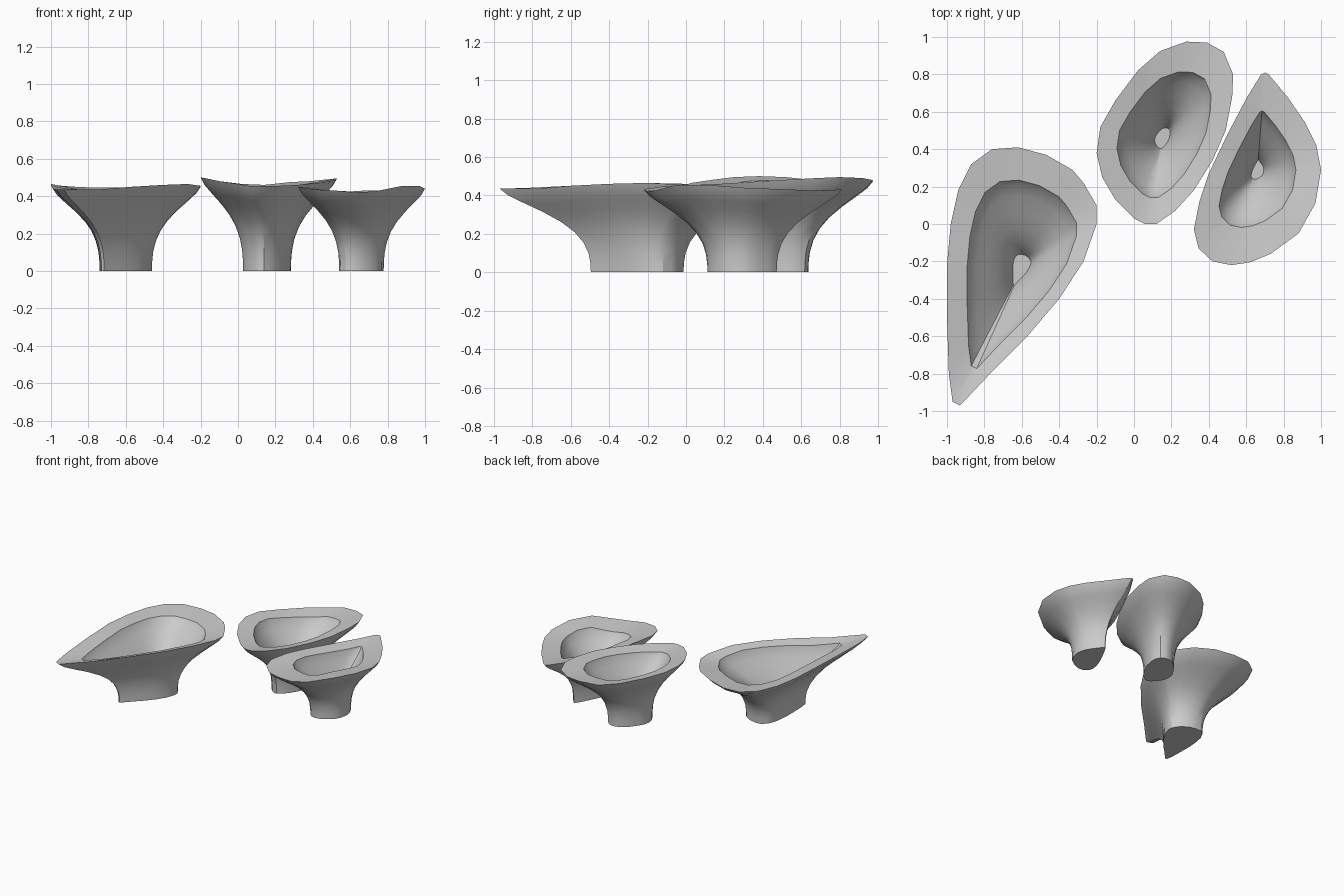
import bpy
import bmesh
from mathutils import Vector

cube = bpy.data.objects.get("Cube")
if cube:
    bpy.data.objects.remove(cube, do_unlink=True)

# One plain grey for every planter
material = bpy.data.materials.new("plain grey")
material.use_nodes = True
grey = (0.6, 0.6, 0.6, 1.0)
material.diffuse_color = grey
material.node_tree.nodes["Principled BSDF"].inputs["Base Color"].default_value = grey

# Wavy outer rims as (x, y, z), running round each teardrop
long_rim = [
    (-.93, -.97, .435), (-.75, -.78, .435), (-.57, -.6, .45), (-.4, -.4, .46),
    (-.27, -.2, .465), (-.2, 0, .455), (-.2, .1, .45), (-.27, .22, .45),
    (-.33, .29, .455), (-.47, .37, .455), (-.62, .41, .445), (-.76, .4, .445),
    (-.87, .32, .45), (-.94, .18, .455), (-.98, 0, .46), (-1, -.22, .465),
    (-1, -.5, .455), (-.99, -.8, .44), (-.97, -.95, .435),
]
oval_rim = [
    (.12, 0, .455), (.22, .07, .455), (.32, .18, .46), (.42, .34, .47),
    (.49, .5, .48), (.525, .68, .49), (.53, .8, .495), (.48, .92, .49),
    (.39, .97, .48), (.28, .975, .475), (.14, .925, .46), (.02, .82, .465),
    (-.1, .66, .48), (-.18, .52, .495), (-.2, .38, .5), (-.17, .25, .495),
    (-.1, .13, .48), (0, .03, .465), (.06, 0, .455),
]
drop_rim = [
    (.7, .81, .43), (.68, .8, .43), (.6, .67, .425), (.5, .48, .43),
    (.4, .27, .44), (.35, .12, .45), (.32, -.03, .45), (.345, -.13, .445),
    (.42, -.2, .435), (.52, -.22, .43), (.62, -.205, .42), (.73, -.16, .425),
    (.88, -.05, .455), (.97, .11, .455), (1, .29, .44), (.975, .42, .435),
    (.91, .55, .43), (.82, .68, .425), (.72, .8, .43),
]

# Flared outside, from foot to rim: (share of rim height, share of rim width)
outside = [(0, .35), (.1, .352), (.22, .365), (.35, .4), (.48, .465),
           (.6, .56), (.72, .69), (.83, .83), (.92, .94), (1, 1)]

# Funnel inside, from lip to floor: (share of height, share of lip width)
inside = [(.955, 1), (.9, .96), (.8, .83), (.68, .65),
          (.55, .46), (.42, .31), (.3, .21), (.22, .165)]


def make_planter(name, rim, center, lip):
    """Loft scaled copies of the rim into a flared bowl with a thick lip."""
    mesh = bpy.data.meshes.new(name)
    bm = bmesh.new()
    cx, cy = center
    profile = outside + [(height, width * lip) for height, width in inside]
    rings = []
    for height, width in profile:
        ring = []
        for x, y, z in rim:
            point = Vector((cx + (x - cx) * width, cy + (y - cy) * width, z * height))
            ring.append(bm.verts.new(point))
        rings.append(ring)

    # Walls, broad lip and funnel
    count = len(rim)
    for lower, upper in zip(rings, rings[1:]):
        for i in range(count):
            j = (i + 1) % count
            bm.faces.new((lower[i], lower[j], upper[j], upper[i]))

    # Underside of the foot and floor of the funnel
    bm.faces.new(rings[0])
    bm.faces.new(rings[-1])
    bmesh.ops.recalc_face_normals(bm, faces=bm.faces[:])
    bm.to_mesh(mesh)
    bm.free()

    planter = bpy.data.objects.new(name, mesh)
    bpy.context.collection.objects.link(planter)
    mesh.materials.append(material)

    # Smooth walls with crisp lips and feet
    bpy.ops.object.select_all(action="DESELECT")
    planter.select_set(True)
    bpy.context.view_layer.objects.active = planter
    bpy.ops.object.shade_smooth_by_angle()
    return planter


make_planter("long_planter", long_rim, (-.6, -.24), .73)
make_planter("oval_planter", oval_rim, (.15, .455), .69)
make_planter("drop_planter", drop_rim, (.66, .29), .605)
